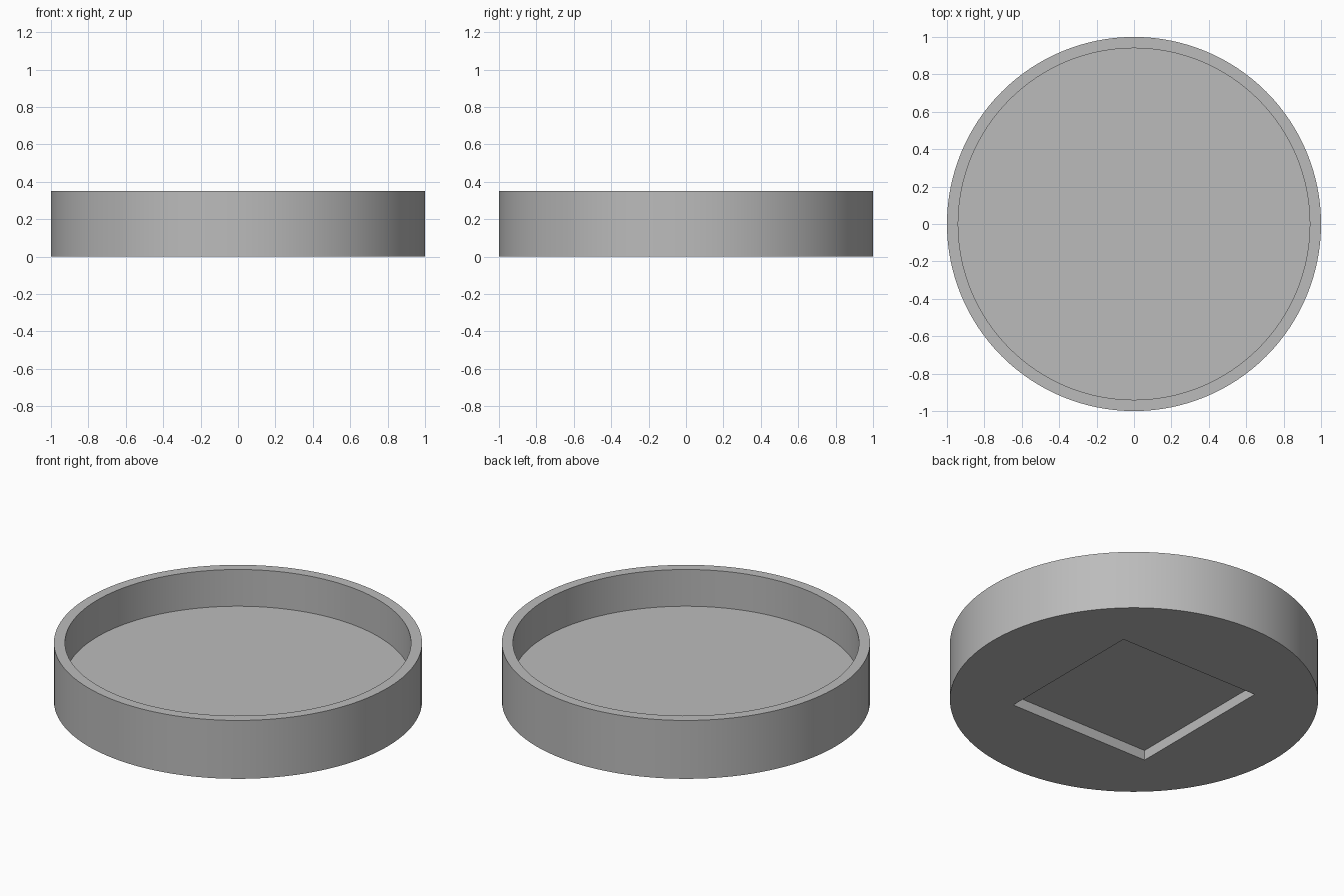
import bpy
import bmesh
import math

HEIGHT = 0.35
FLOOR_Z = 0.13
INNER_R = 0.94
RECESS_SIDE = 0.93
RECESS_DEPTH = 0.06

default = bpy.data.objects.get("Cube")
if default:
    bpy.data.objects.remove(default, do_unlink=True)

# Single grey material
grey = bpy.data.materials.new("plain grey")
grey.use_nodes = True
colour = (0.5, 0.5, 0.5, 1)
grey.diffuse_color = colour
grey.node_tree.nodes["Principled BSDF"].inputs["Base Color"].default_value = colour


def make_object(name, bm):
    mesh = bpy.data.meshes.new(name)
    bm.to_mesh(mesh)
    bm.free()
    obj = bpy.data.objects.new(name, mesh)
    bpy.context.collection.objects.link(obj)
    mesh.materials.append(grey)
    return obj


# Round tray: a solid disc with its top inset and sunk to the floor
bm = bmesh.new()
bmesh.ops.create_cone(bm, cap_ends=True, segments=128,
                      radius1=1, radius2=1, depth=HEIGHT)
bmesh.ops.translate(bm, verts=bm.verts, vec=(0, 0, HEIGHT / 2))
bm.normal_update()
top = max(bm.faces, key=lambda f: f.calc_center_median().z)
bmesh.ops.inset_region(bm, faces=[top], thickness=1 - INNER_R)
sunk = bmesh.ops.extrude_discrete_faces(bm, faces=[top])["faces"][0]
for v in sunk.verts:
    v.co.z = FLOOR_Z
bmesh.ops.recalc_face_normals(bm, faces=bm.faces)
tray = make_object("round_tray", bm)

# Square recess cut into the underside
bm = bmesh.new()
bmesh.ops.create_cube(bm, size=1)
bmesh.ops.scale(bm, verts=bm.verts,
                vec=(RECESS_SIDE, RECESS_SIDE, 2 * RECESS_DEPTH))
cutter = make_object("recess_cutter", bm)
cutter.hide_render = True

cut = tray.modifiers.new("square recess", 'BOOLEAN')
cut.operation = 'DIFFERENCE'
cut.solver = 'EXACT'
cut.object = cutter
bpy.ops.object.select_all(action='DESELECT')
bpy.context.view_layer.objects.active = tray
tray.select_set(True)
bpy.ops.object.modifier_apply(modifier=cut.name)
bpy.data.objects.remove(cutter, do_unlink=True)

# Smooth walls, crisp rims
bpy.ops.object.shade_smooth_by_angle(angle=math.radians(30))
